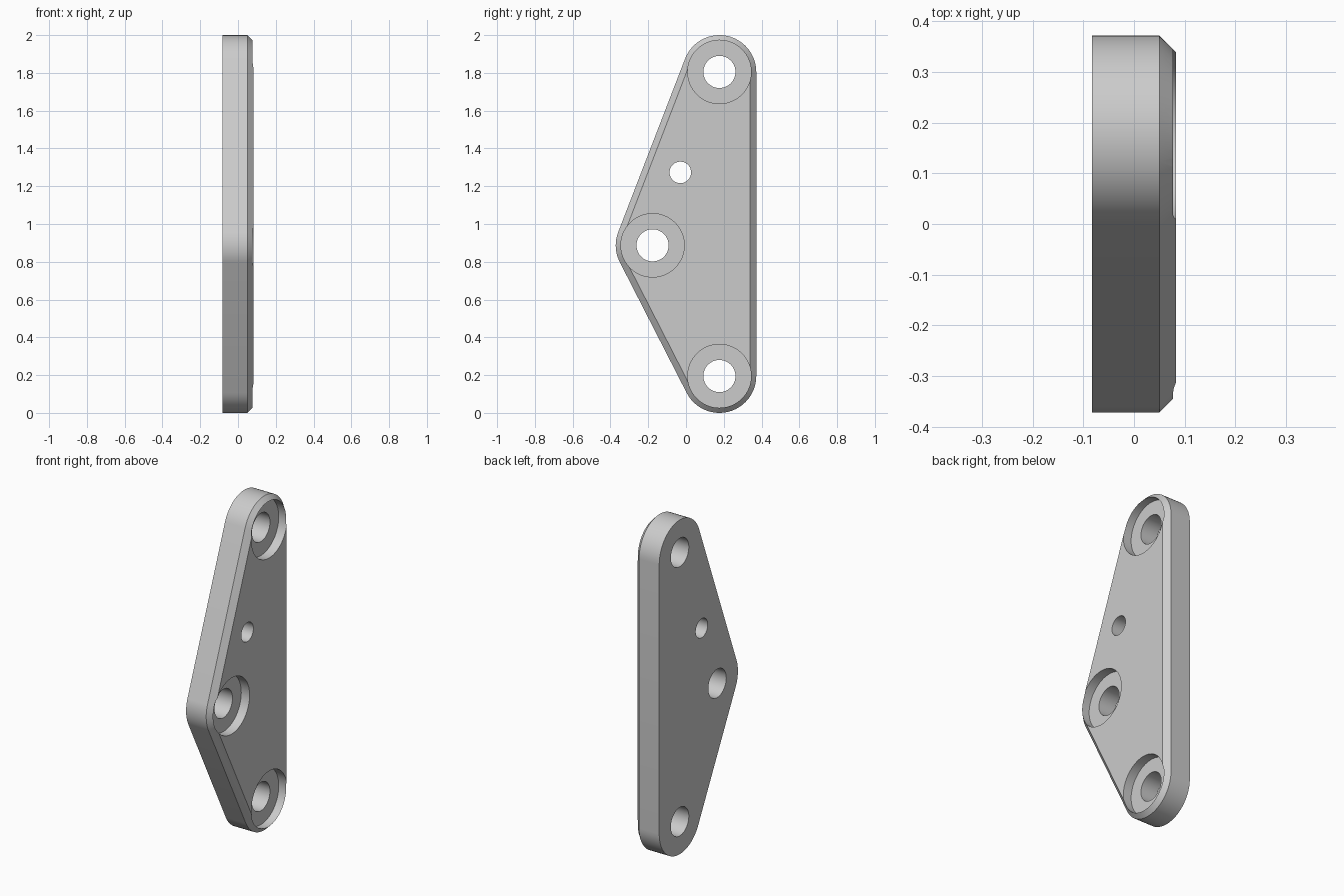
import bpy, bmesh, math
from mathutils import Matrix, Vector

cube = bpy.data.objects.get("Cube")
if cube:
    bpy.data.objects.remove(cube, do_unlink=True)

HALF = 0.083        # half thickness
CHAMFER = 0.033
ROUND = 0.195       # corner radius
BORE, RECESS, PIN = 0.085, 0.168, 0.057
DEPTH = 0.055       # recess depth
CORNERS = [Vector((0.177, ROUND)), Vector((0.177, 2 - ROUND)), Vector((-0.177, 0.887))]
PIN_AT = Vector((-0.03, 1.273))

grey = bpy.data.materials.new("plain grey")
grey.use_nodes = True
colour = (0.6, 0.6, 0.6, 1)
grey.diffuse_color = colour
grey.node_tree.nodes["Principled BSDF"].inputs["Base Color"].default_value = colour


def make_object(name, bm):
    mesh = bpy.data.meshes.new(name)
    bmesh.ops.recalc_face_normals(bm, faces=bm.faces)
    bm.to_mesh(mesh)
    bm.free()
    mesh.materials.append(grey)
    obj = bpy.data.objects.new(name, mesh)
    bpy.context.collection.objects.link(obj)
    return obj


def outline(radius, steps=24):
    """Rounded triangle around the three corner centres."""
    points = []
    for i, c in enumerate(CORNERS):
        before = c - CORNERS[i - 1]
        after = CORNERS[(i + 1) % 3] - c
        start = math.atan2(-before.x, before.y)
        sweep = (math.atan2(-after.x, after.y) - start) % math.tau
        for k in range(steps + 1):
            a = start + sweep * k / steps
            points.append(c + radius * Vector((math.cos(a), math.sin(a))))
    return points


# Plate: two straight sections and a chamfered front edge
bm = bmesh.new()
rings = []
for x, radius in ((-HALF, ROUND), (HALF - CHAMFER, ROUND), (HALF, ROUND - CHAMFER)):
    rings.append([bm.verts.new((x, p.x, p.y)) for p in outline(radius)])
for low, high in zip(rings, rings[1:]):
    for i in range(len(low)):
        j = (i + 1) % len(low)
        bm.faces.new((low[i], low[j], high[j], high[i]))
bm.faces.new(rings[0])
bm.faces.new(rings[-1])
plate = make_object("link_plate", bm)
bpy.context.view_layer.objects.active = plate
plate.select_set(True)


def drill(centre, radius, x0, x1):
    """Cut a round hole along x."""
    bm = bmesh.new()
    place = Matrix.Translation(((x0 + x1) / 2, centre.x, centre.y)) @ Matrix.Rotation(math.pi / 2, 4, "Y")
    bmesh.ops.create_cone(bm, cap_ends=True, segments=64, radius1=radius, radius2=radius,
                          depth=x1 - x0, matrix=place)
    cutter = make_object("hole_cutter", bm)
    cutter.hide_render = True
    mod = plate.modifiers.new("hole", "BOOLEAN")
    mod.operation = "DIFFERENCE"
    mod.solver = "EXACT"
    mod.object = cutter
    bpy.ops.object.modifier_apply(modifier=mod.name)
    bpy.data.objects.remove(cutter, do_unlink=True)


# Recessed bolt holes and the small pin hole
for corner in CORNERS:
    drill(corner, RECESS, HALF - DEPTH, HALF + 0.1)
    drill(corner, BORE, -0.2, 0.2)
drill(PIN_AT, PIN, -0.2, 0.2)

bpy.ops.object.shade_smooth_by_angle(angle=math.radians(30))
